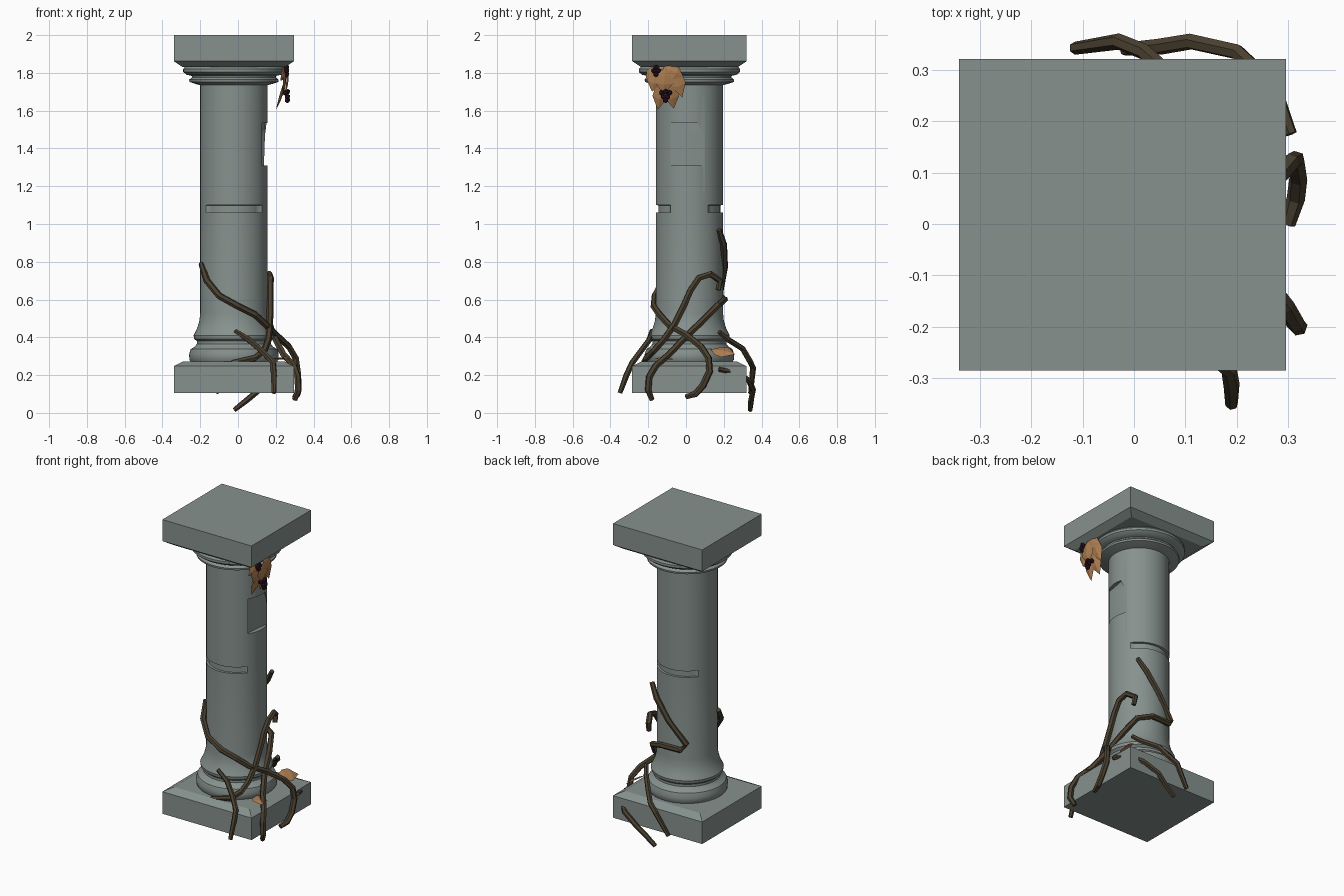
import bpy, bmesh, math
from mathutils import Vector

CX, CY = -0.022, 0.018


def material(name, rgb):
    m = bpy.data.materials.new(name)
    m.diffuse_color = (*rgb, 1)
    return m


STONE = material("stone", (0.24, 0.285, 0.27))
BARK = material("bark", (0.07, 0.052, 0.03))
LEAF = material("dry_leaf", (0.42, 0.21, 0.085))
BERRY = material("dark_berry", (0.03, 0.008, 0.02))


def finish(name, bm, mat):
    bmesh.ops.recalc_face_normals(bm, faces=bm.faces)
    me = bpy.data.meshes.new(name)
    bm.to_mesh(me)
    bm.free()
    ob = bpy.data.objects.new(name, me)
    bpy.context.collection.objects.link(ob)
    if mat:
        me.materials.append(mat)
    return ob


def skin(bm, rings):
    """Join equal vertex rings into a closed body."""
    n = len(rings[0])
    vs = [[bm.verts.new(p) for p in r] for r in rings]
    for a, b in zip(vs, vs[1:]):
        for i in range(n):
            j = (i + 1) % n
            bm.faces.new((a[i], a[j], b[j], b[i]))
    bm.faces.new(vs[0])
    bm.faces.new(vs[-1])


def slab(name, levels):
    """Square block; levels are (inset, z)."""
    bm = bmesh.new()
    rings = []
    for d, z in levels:
        x, y = 0.318 - d, 0.303 - d
        rings.append([(CX + sx * x, CY + sy * y, z)
                      for sx, sy in ((-1, -1), (1, -1), (1, 1), (-1, 1))])
    skin(bm, rings)
    return finish(name, bm, STONE)


# square plinth and top block with chamfered inner faces
slab("plinth", [(0, 0.105), (0, 0.247), (0.05, 0.272)])
slab("top_block", [(0.045, 1.832), (0, 1.862), (0, 2.0)])

# turned shaft with base and capital mouldings, groove on front and back
profile = [(0.22, 0.26), (0.235, 0.28), (0.237, 0.31), (0.228, 0.338),
           (0.208, 0.35), (0.196, 0.365), (0.196, 0.38), (0.21, 0.392),
           (0.213, 0.41), (0.203, 0.43), (0.192, 0.455), (0.182, 0.49), (0.178, 0.53),
           (0.178, 1.06), (-1, 1.061), (-1, 1.099), (0.178, 1.10),
           (0.178, 1.735), (0.205, 1.742), (0.235, 1.752), (0.237, 1.764),
           (0.222, 1.776), (0.222, 1.784), (0.25, 1.79), (0.268, 1.805),
           (0.268, 1.82), (0.255, 1.836)]
N = 64
rings = []
for r, z in profile:
    ring = []
    for i in range(N):
        a = 2 * math.pi * i / N
        rr = r
        if r < 0:
            rr = 0.164 if abs(math.sin(a)) > 0.58 else 0.178
        ring.append((CX + rr * math.cos(a), CY + rr * math.sin(a), z))
    rings.append(ring)
bm = bmesh.new()
skin(bm, rings)
shaft = finish("shaft", bm, STONE)

# shallow chip in the right side of the shaft
bm = bmesh.new()
skin(bm, [[(0.118, -0.08, z), (0.3, -0.08, z), (0.3, y, z), (0.143, y, z)]
          for z, y in ((1.31, 0.15), (1.535, 0.06))])
cutter = finish("chip_cutter", bm, None)
cut = shaft.modifiers.new("chip", 'BOOLEAN')
cut.operation, cut.object, cut.solver = 'DIFFERENCE', cutter, 'EXACT'
bpy.context.view_layer.objects.active = shaft
shaft.select_set(True)
bpy.ops.object.modifier_apply(modifier="chip")
bpy.data.objects.remove(cutter)
bpy.ops.object.shade_smooth_by_angle(angle=math.radians(35))


def vine(name, pts, r=0.018):
    """Six-sided tube along points."""
    pts = [Vector(p) for p in pts]
    rings, side = [], None
    for i, p in enumerate(pts):
        t = (pts[min(i + 1, len(pts) - 1)] - pts[max(i - 1, 0)]).normalized()
        if side is None:
            side = t.orthogonal()
        side = (side - t * side.dot(t)).normalized()
        up = t.cross(side)
        k = r * (0.8 if i in (0, len(pts) - 1) else 1)
        rings.append([p + k * (side * math.cos(a * math.pi / 3) +
                               up * math.sin(a * math.pi / 3)) for a in range(6)])
    bm = bmesh.new()
    skin(bm, rings)
    return finish(name, bm, BARK)


vine("front_vine", [(-0.195, -0.05, 0.79), (-0.165, -0.12, 0.70), (-0.10, -0.165, 0.62),
                    (0.0, -0.17, 0.565), (0.09, -0.14, 0.52), (0.15, -0.09, 0.465),
                    (0.20, 0.0, 0.415), (0.27, 0.08, 0.35), (0.305, 0.12, 0.29),
                    (0.315, 0.125, 0.22), (0.32, 0.09, 0.145), (0.315, 0.05, 0.10),
                    (0.30, 0.0, 0.085)])
vine("hooked_vine", [(0.145, 0.17, 0.65), (0.14, 0.18, 0.70), (0.165, 0.13, 0.735),
                     (0.172, 0.07, 0.715), (0.17, 0.025, 0.65), (0.17, -0.015, 0.56),
                     (0.168, -0.06, 0.47), (0.16, -0.12, 0.385), (0.14, -0.17, 0.33),
                     (0.09, -0.21, 0.29), (-0.03, -0.225, 0.265)])
vine("wrapping_vine", [(0.12, 0.175, 0.97), (0.07, 0.20, 0.89), (-0.02, 0.205, 0.77),
                       (-0.13, 0.18, 0.635), (-0.10, 0.20, 0.60), (0.03, 0.205, 0.60),
                       (0.12, 0.17, 0.57), (0.16, 0.09, 0.49), (0.19, 0.0, 0.405),
                       (0.24, -0.09, 0.31), (0.295, -0.16, 0.25), (0.315, -0.195, 0.19),
                       (0.32, -0.20, 0.12), (0.30, -0.18, 0.07)])
vine("corner_vine", [(-0.015, -0.18, 0.435), (0.06, -0.195, 0.385), (0.13, -0.24, 0.325),
                     (0.185, -0.285, 0.265), (0.19, -0.315, 0.20), (0.19, -0.35, 0.105)], 0.016)
vine("back_vine", [(0.16, 0.175, 0.43), (0.13, 0.22, 0.39), (0.06, 0.30, 0.34),
                   (0.02, 0.335, 0.28), (-0.03, 0.355, 0.24), (-0.115, 0.342, 0.105)], 0.016)
vine("low_back_vine", [(0.305, 0.175, 0.23), (0.27, 0.27, 0.215), (0.20, 0.335, 0.17),
                       (0.11, 0.355, 0.12), (0.05, 0.345, 0.07), (-0.02, 0.34, 0.015)], 0.016)


def leaf(name, base, tip, width, facing):
    """Pointed leaf folded along its midrib."""
    b, t, f = Vector(base), Vector(tip), Vector(facing)
    d = t - b
    s = d.cross(f).normalized() * width / 2
    n = s.cross(d).normalized()
    bm = bmesh.new()
    rib = [bm.verts.new(b + d * k + n * h) for k, h in
           ((0, 0), (0.3, 0.008), (0.65, 0.01), (1, 0))]
    for sg in (-1, 1):
        e = [bm.verts.new(b + d * k + s * sg * w) for k, w in ((0.3, 0.85), (0.6, 1))]
        bm.faces.new((rib[0], rib[1], e[0]))
        bm.faces.new((rib[1], rib[2], e[1], e[0]))
        bm.faces.new((rib[2], rib[3], e[1]))
    return finish(name, bm, LEAF)


# hanging leaf spray under the capital, and loose leaves on the plinth
top_leaves = [((0.25, -0.14, 1.83), (0.225, -0.215, 1.76), 0.07),
              ((0.26, -0.12, 1.83), (0.25, -0.015, 1.78), 0.08),
              ((0.25, -0.15, 1.83), (0.235, -0.18, 1.70), 0.08),
              ((0.255, -0.07, 1.84), (0.235, -0.02, 1.67), 0.08),
              ((0.25, -0.12, 1.77), (0.20, -0.15, 1.605), 0.08),
              ((0.25, -0.09, 1.77), (0.205, -0.065, 1.61), 0.08),
              ((0.265, -0.11, 1.83), (0.25, -0.12, 1.69), 0.10)]
for i, (b, t, w) in enumerate(top_leaves):
    leaf(f"hanging_leaf_{i + 1}", b, t, w, (1, 0, 0.2))
leaf("plinth_leaf_1", (0.19, 0.13, 0.335), (0.25, 0.26, 0.31), 0.09, (0.6, 0, 0.8))
leaf("plinth_leaf_2", (0.19, -0.07, 0.285), (0.285, -0.17, 0.285), 0.09, (0.1, 0, 1))

# berry clusters
for name, c in (("lower_berries", (0.25, -0.108, 1.68)), ("upper_berries", (0.245, -0.158, 1.818))):
    bm = bmesh.new()
    spots = [(-0.02, 0.015), (0.02, 0.015), (0, 0.02), (-0.011, -0.006), (0.011, -0.006), (0, -0.025)]
    if name == "upper_berries":
        spots = spots[3:] + [(0, 0.012)]
    for y, z in spots:
        res = bmesh.ops.create_icosphere(bm, subdivisions=1, radius=0.016)
        bmesh.ops.translate(bm, verts=res["verts"],
                            vec=Vector(c) + Vector((0.012 * (abs(y) < 0.015), y, z)))
    finish(name, bm, BERRY)
